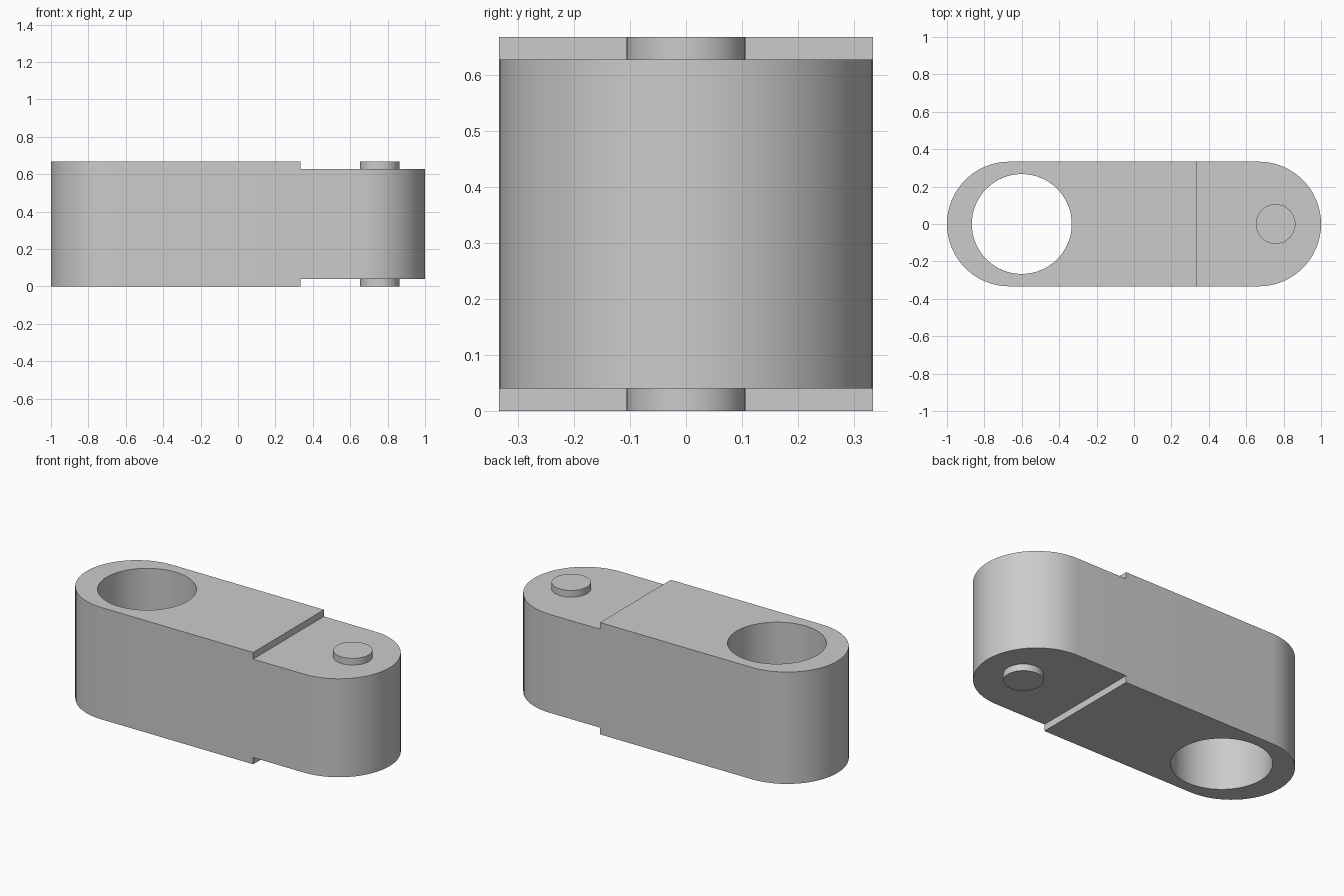
import bpy, bmesh
from math import pi, sin, cos

cube = bpy.data.objects.get("Cube")
if cube:
    bpy.data.objects.remove(cube, do_unlink=True)

R = 1 / 3            # end radius
H = 2 / 3            # full height
STEP = 0.04          # depth of the tongue steps
SPLIT = 1 / 3        # where the tongue begins

grey = bpy.data.materials.new("light grey")
grey.use_nodes = True
colour = (0.6, 0.6, 0.6, 1)
grey.diffuse_color = colour
grey.node_tree.nodes["Principled BSDF"].inputs["Base Color"].default_value = colour


def arc(cx, r, start, sweep, n):
    return [(cx + r * cos(start + sweep * i / n), r * sin(start + sweep * i / n))
            for i in range(n + 1)]


def prism(name, outline, z0, z1):
    """Extrude a closed outline from z0 to z1."""
    bm = bmesh.new()
    base = bm.faces.new([bm.verts.new((x, y, z0)) for x, y in outline])
    top = bmesh.ops.extrude_face_region(bm, geom=[base], use_keep_orig=True)["geom"]
    bmesh.ops.translate(bm, vec=(0, 0, z1 - z0),
                        verts=[g for g in top if isinstance(g, bmesh.types.BMVert)])
    bmesh.ops.recalc_face_normals(bm, faces=bm.faces)
    mesh = bpy.data.meshes.new(name)
    bm.to_mesh(mesh)
    bm.free()
    mesh.materials.append(grey)
    obj = bpy.data.objects.new(name, mesh)
    bpy.context.collection.objects.link(obj)
    return obj


def smooth(obj):
    bpy.ops.object.select_all(action='DESELECT')
    obj.select_set(True)
    bpy.context.view_layer.objects.active = obj
    bpy.ops.object.shade_smooth_by_angle(angle=pi / 6)


# Rounded link body
link = prism("link_body", arc(R - 1, R, pi / 2, pi, 32) + arc(1 - R, R, -pi / 2, pi, 32), 0, H)

# Bore through one end, and steps that thin the other end into a tongue
tongue = [(SPLIT, -1), (2, -1), (2, 1), (SPLIT, 1)]
cutters = [
    prism("bore_cutter", arc(-0.6, 0.267, 0, 2 * pi, 64)[:-1], -1, 2),
    prism("upper_step_cutter", tongue, H - STEP, 2),
    prism("lower_step_cutter", tongue, -1, STEP),
]
bpy.context.view_layer.objects.active = link
for cutter in cutters:
    cutter.hide_render = True
    mod = link.modifiers.new("cut", 'BOOLEAN')
    mod.operation = 'DIFFERENCE'
    mod.solver = 'EXACT'
    mod.object = cutter
    bpy.ops.object.modifier_apply(modifier=mod.name)
    bpy.data.objects.remove(cutter, do_unlink=True)
smooth(link)

# Short pins standing on both faces of the tongue
pin_outline = arc(0.757, 0.106, 0, 2 * pi, 48)[:-1]
for name, z0, z1 in (("upper_pin", H - STEP, H), ("lower_pin", 0, STEP)):
    smooth(prism(name, pin_outline, z0, z1))
